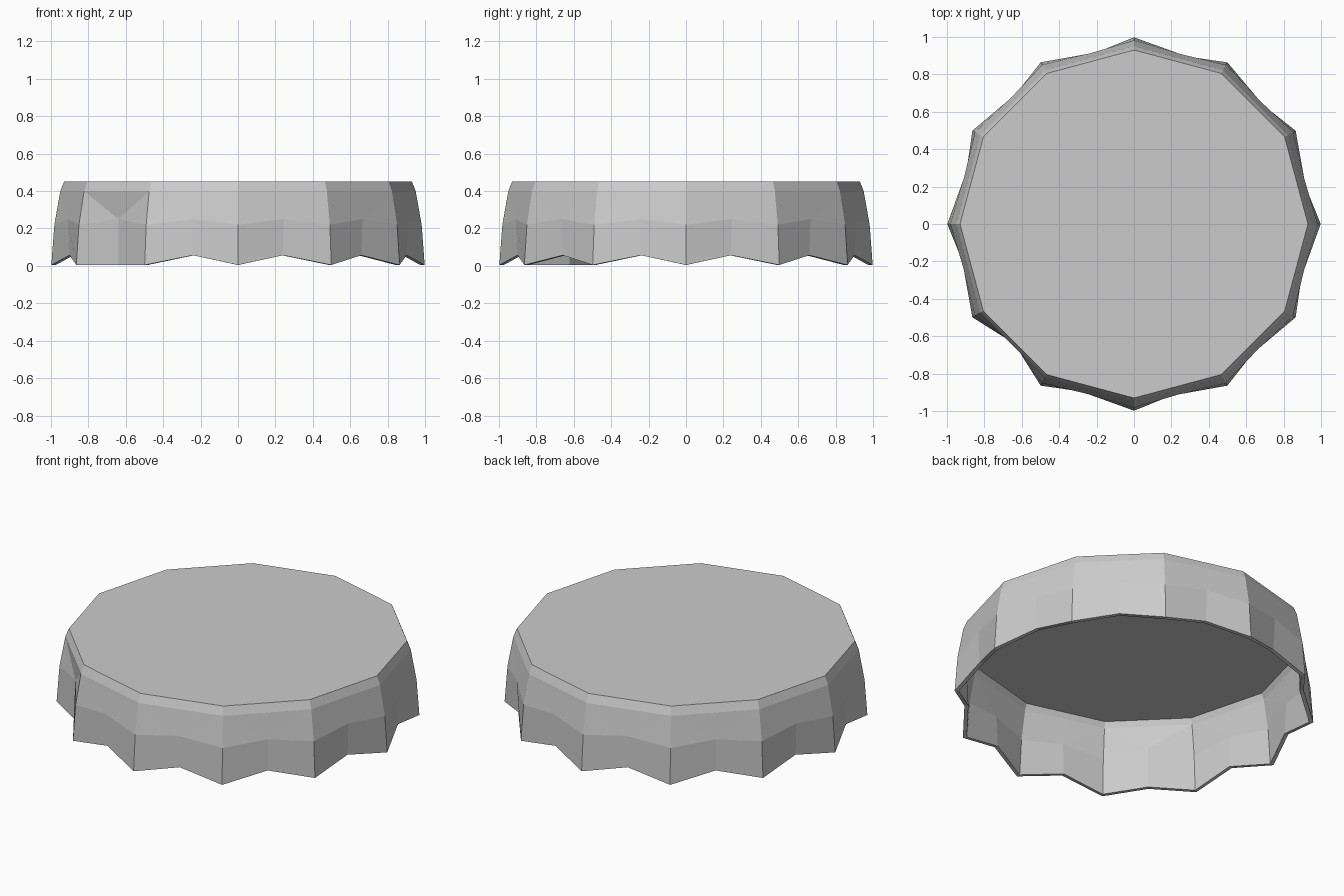
import bpy
import bmesh
from math import cos, sin, radians

cube = bpy.data.objects.get("Cube")
if cube:
    bpy.data.objects.remove(cube, do_unlink=True)

SIDES = 12
STEP = 360 / SIDES

# Plain grey metal
grey = bpy.data.materials.new("grey_metal")
grey.use_nodes = True
colour = (0.6, 0.6, 0.6, 1)
grey.diffuse_color = colour
grey.node_tree.nodes["Principled BSDF"].inputs["Base Color"].default_value = colour

bm = bmesh.new()


def point(radius, angle, z):
    a = radians(angle)
    return bm.verts.new((radius * cos(a), radius * sin(a), z))


def ridge_ring(radius, z):
    return [point(radius, i * STEP, z) for i in range(SIDES)]


# Rings through the ridges, from the flat top to the crimped edge
top = ridge_ring(0.93, 0.45)
shoulder = ridge_ring(0.95, 0.40)
waist = ridge_ring(0.982, 0.22)
hem = ridge_ring(0.998, 0.005)

# Valleys between the ridges; one is dented and reaches the ground
dented = 7
valley_top, valley_hem = [], []
for i in range(SIDES):
    angle = (i + 0.5) * STEP
    dent = i == dented
    valley_top.append(point(0.905 if dent else 0.942, angle, 0.25))
    valley_hem.append(point(0.905 if dent else 0.933, angle, 0.005 if dent else 0.057))

# Flat top, bevelled shoulder and pleated skirt
bm.faces.new(top)
for i in range(SIDES):
    j = (i + 1) % SIDES
    vt, vh = valley_top[i], valley_hem[i]
    bm.faces.new((top[i], shoulder[i], shoulder[j], top[j]))
    bm.faces.new((shoulder[i], vt, shoulder[j]))
    bm.faces.new((shoulder[i], waist[i], vt))
    bm.faces.new((shoulder[j], vt, waist[j]))
    bm.faces.new((waist[i], hem[i], vh, vt))
    bm.faces.new((vt, vh, hem[j], waist[j]))
bmesh.ops.recalc_face_normals(bm, faces=bm.faces)
if top[0].link_faces[0].calc_center_median().z > 0.44:
    cap = max(bm.faces, key=lambda f: f.calc_center_median().z)
    if cap.normal.z < 0:
        bmesh.ops.reverse_faces(bm, faces=bm.faces)

mesh = bpy.data.meshes.new("crimped_cap")
bm.to_mesh(mesh)
bm.free()
mesh.materials.append(grey)
obj = bpy.data.objects.new("crimped_cap", mesh)
bpy.context.collection.objects.link(obj)

# Thin sheet wall, hollow and open below
wall = obj.modifiers.new("sheet_thickness", "SOLIDIFY")
wall.thickness = 0.022
wall.offset = -1
wall.use_even_offset = True
